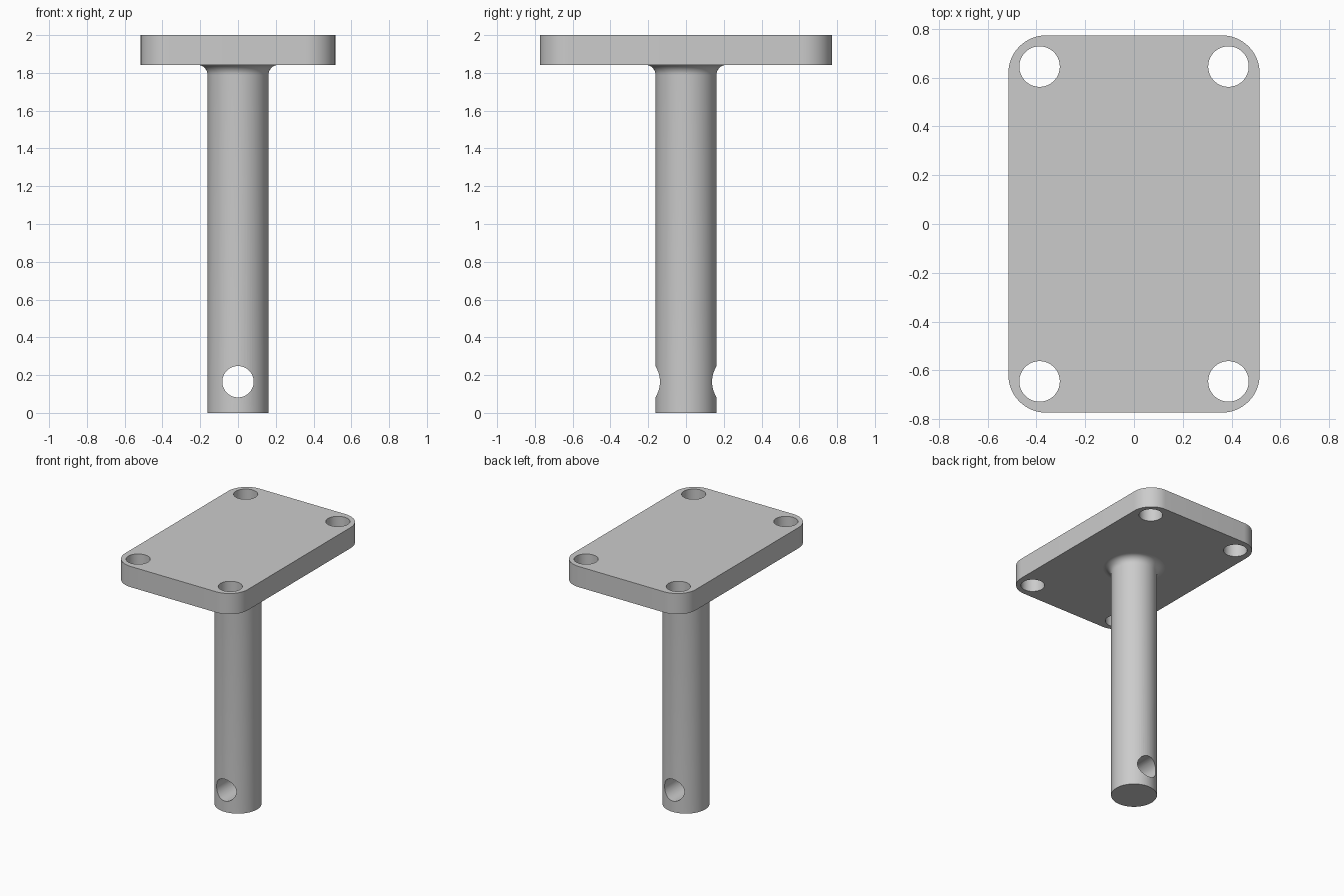
import bpy, bmesh, math
from mathutils import Matrix, Vector

if "Cube" in bpy.data.objects:
    bpy.data.objects.remove(bpy.data.objects["Cube"], do_unlink=True)

HALF_X, HALF_Y, CORNER = 0.515, 0.773, 0.155
UNDERSIDE, TOP = 1.843, 2.0
SHAFT_R, FILLET, HOLE_R = 0.161, 0.055, 0.083

steel = bpy.data.materials.new("plain grey")
steel.use_nodes = True
grey = (0.6, 0.6, 0.6, 1)
steel.diffuse_color = grey
steel.node_tree.nodes["Principled BSDF"].inputs["Base Color"].default_value = grey


def make_object(name, bm):
    bmesh.ops.recalc_face_normals(bm, faces=bm.faces)
    mesh = bpy.data.meshes.new(name)
    bm.to_mesh(mesh)
    bm.free()
    mesh.materials.append(steel)
    obj = bpy.data.objects.new(name, mesh)
    bpy.context.collection.objects.link(obj)
    return obj


def rod(name, centre, radius, depth, rotation=Matrix()):
    bm = bmesh.new()
    bmesh.ops.create_cone(bm, cap_ends=True, segments=64, radius1=radius, radius2=radius,
                          depth=depth, matrix=Matrix.Translation(centre) @ rotation)
    return make_object(name, bm)


def combine(target, tool, operation):
    mod = target.modifiers.new(operation.lower(), "BOOLEAN")
    mod.operation, mod.solver, mod.object = operation, "EXACT", tool
    bpy.context.view_layer.objects.active = target
    bpy.ops.object.modifier_apply(modifier=mod.name)
    bpy.data.objects.remove(tool, do_unlink=True)


# Mounting plate: rounded rectangle extruded upward
bm = bmesh.new()
outline = []
steps = 16
for quarter, (sx, sy) in enumerate(((1, 1), (-1, 1), (-1, -1), (1, -1))):
    for i in range(steps + 1):
        a = (quarter + i / steps) * math.pi / 2
        outline.append(bm.verts.new((sx * (HALF_X - CORNER) + CORNER * math.cos(a),
                                     sy * (HALF_Y - CORNER) + CORNER * math.sin(a), UNDERSIDE)))
base = bm.faces.new(outline)
raised = bmesh.ops.extrude_face_region(bm, geom=[base])["geom"]
bmesh.ops.translate(bm, vec=(0, 0, TOP - UNDERSIDE),
                    verts=[v for v in raised if isinstance(v, bmesh.types.BMVert)])
body = make_object("mounting_plate_with_shaft", bm)

# Shaft: lathed profile that flares into the plate
profile = [(0, 0), (SHAFT_R, 0)]
for i in range(9):
    a = i / 8 * math.pi / 2
    profile.append((SHAFT_R + FILLET * (1 - math.cos(a)), UNDERSIDE - FILLET * (1 - math.sin(a))))
middle = (UNDERSIDE + TOP) / 2
profile += [(SHAFT_R + FILLET, middle), (0, middle)]
bm = bmesh.new()
points = [bm.verts.new((r, 0, z)) for r, z in profile]
edges = [bm.edges.new(pair) for pair in zip(points, points[1:])]
bmesh.ops.spin(bm, geom=points + edges, cent=(0, 0, 0), axis=(0, 0, 1),
               angle=math.tau, steps=64, use_merge=False)
bmesh.ops.remove_doubles(bm, verts=bm.verts, dist=0.0001)
combine(body, make_object("shaft", bm), "UNION")

# Four bolt holes and the cross pin hole
for x in (-0.387, 0.387):
    for y in (-0.645, 0.645):
        combine(body, rod("bolt_hole", Vector((x, y, middle)), HOLE_R, 0.5), "DIFFERENCE")
pin = rod("pin_hole", Vector((0, 0, 0.165)), HOLE_R, 1, Matrix.Rotation(math.pi / 2, 4, "X"))
combine(body, pin, "DIFFERENCE")

# Smooth curved walls, keep the flat faces crisp
bpy.ops.object.select_all(action="DESELECT")
body.select_set(True)
bpy.context.view_layer.objects.active = body
bpy.ops.object.shade_smooth_by_angle(angle=math.radians(30))
bm = bmesh.new()
bm.from_mesh(body.data)
for edge in bm.edges:
    if any(abs(f.normal.z) > 0.9999 for f in edge.link_faces):
        edge.smooth = False
bm.to_mesh(body.data)
bm.free()
